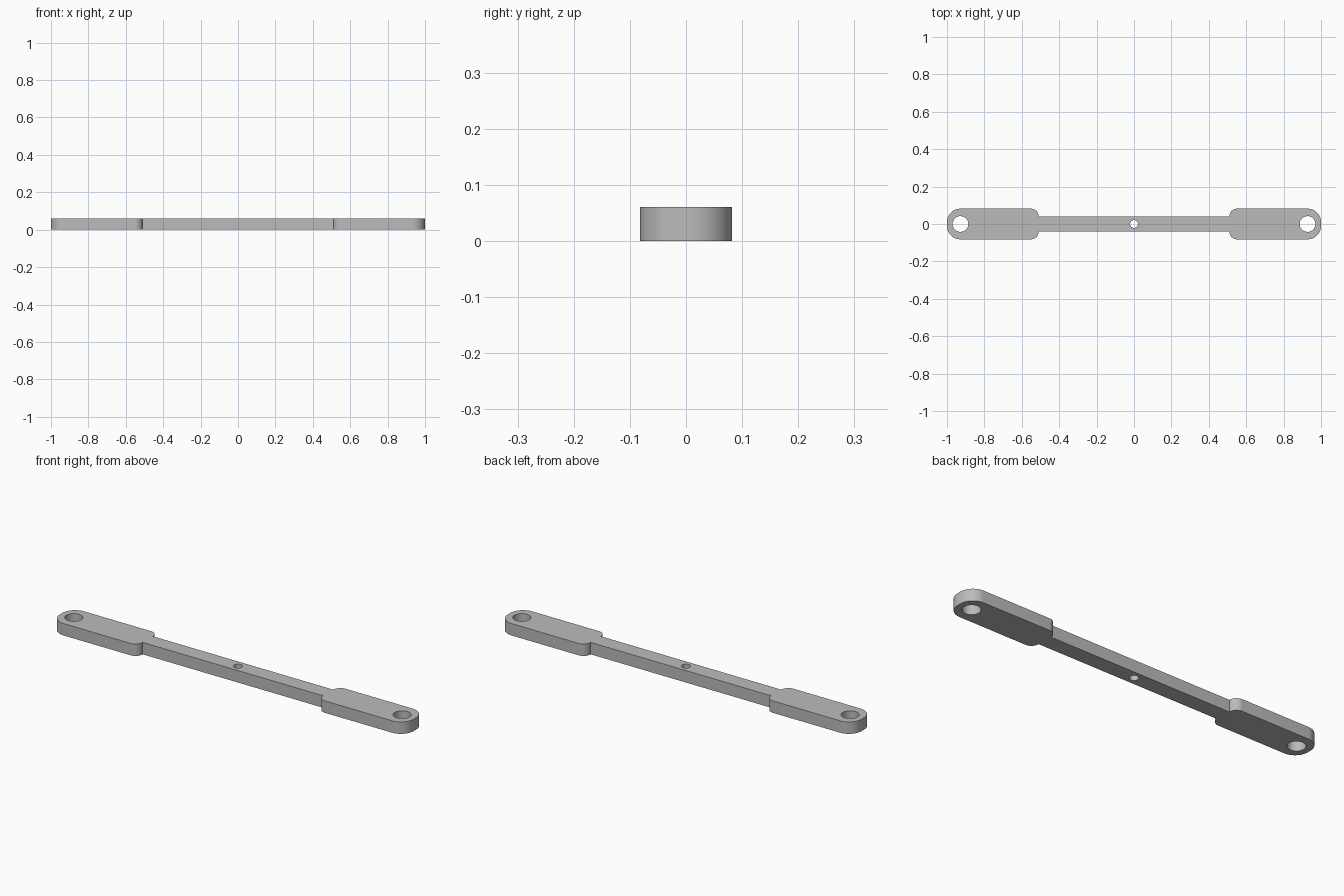
import bpy
import bmesh
from math import cos, sin, pi

old = bpy.data.objects.get("Cube")
if old:
    bpy.data.objects.remove(old, do_unlink=True)

THICK = 0.061
PAD_W, BAR_W = 0.082, 0.041      # half widths
PAD_X = 0.51                     # inner end of each pad
END_R, SHOULDER_R = 0.072, 0.04  # corner radii
HOLE_X, HOLE_R, PIN_R = 0.928, 0.042, 0.021


def arc(cx, cy, r, start, end, steps=14):
    return [(cx + r * cos(start + (end - start) * i / steps),
             cy + r * sin(start + (end - start) * i / steps))
            for i in range(steps + 1)]


def circle(cx, r):
    return arc(cx, 0, r, 0, 2 * pi, 48)[:-1]


# Outline: one quarter, mirrored into the other three
quarter = arc(1 - END_R, PAD_W - END_R, END_R, 0, pi / 2)
quarter += arc(PAD_X + SHOULDER_R, PAD_W - SHOULDER_R, SHOULDER_R, pi / 2, pi)
quarter.append((PAD_X, BAR_W))
half = quarter + [(-x, y) for x, y in reversed(quarter)]
outline = half + [(x, -y) for x, y in reversed(half)]

# Flat plate with end holes and centre hole, then thickened
bm = bmesh.new()
for loop in (outline, circle(-HOLE_X, HOLE_R), circle(HOLE_X, HOLE_R), circle(0, PIN_R)):
    verts = [bm.verts.new((x, y, 0)) for x, y in loop]
    for a, b in zip(verts, verts[1:] + verts[:1]):
        bm.edges.new((a, b))
bmesh.ops.triangle_fill(bm, use_beauty=True, use_dissolve=False, edges=bm.edges[:])
result = bmesh.ops.extrude_face_region(bm, geom=bm.faces[:], use_keep_orig=True)
top = [g for g in result["geom"] if isinstance(g, bmesh.types.BMVert)]
bmesh.ops.translate(bm, vec=(0, 0, THICK), verts=top)
bmesh.ops.recalc_face_normals(bm, faces=bm.faces[:])

mesh = bpy.data.meshes.new("link_arm")
bm.to_mesh(mesh)
bm.free()
arm = bpy.data.objects.new("link_arm", mesh)
bpy.context.collection.objects.link(arm)

# Plain grey material
grey = bpy.data.materials.new("grey")
grey.use_nodes = True
colour = (0.5, 0.5, 0.5, 1)
grey.diffuse_color = colour
grey.node_tree.nodes["Principled BSDF"].inputs["Base Color"].default_value = colour
mesh.materials.append(grey)

# Smooth rounded walls, sharp rims
bpy.ops.object.select_all(action="DESELECT")
arm.select_set(True)
bpy.context.view_layer.objects.active = arm
bpy.ops.object.shade_smooth_by_angle(angle=pi / 6)
